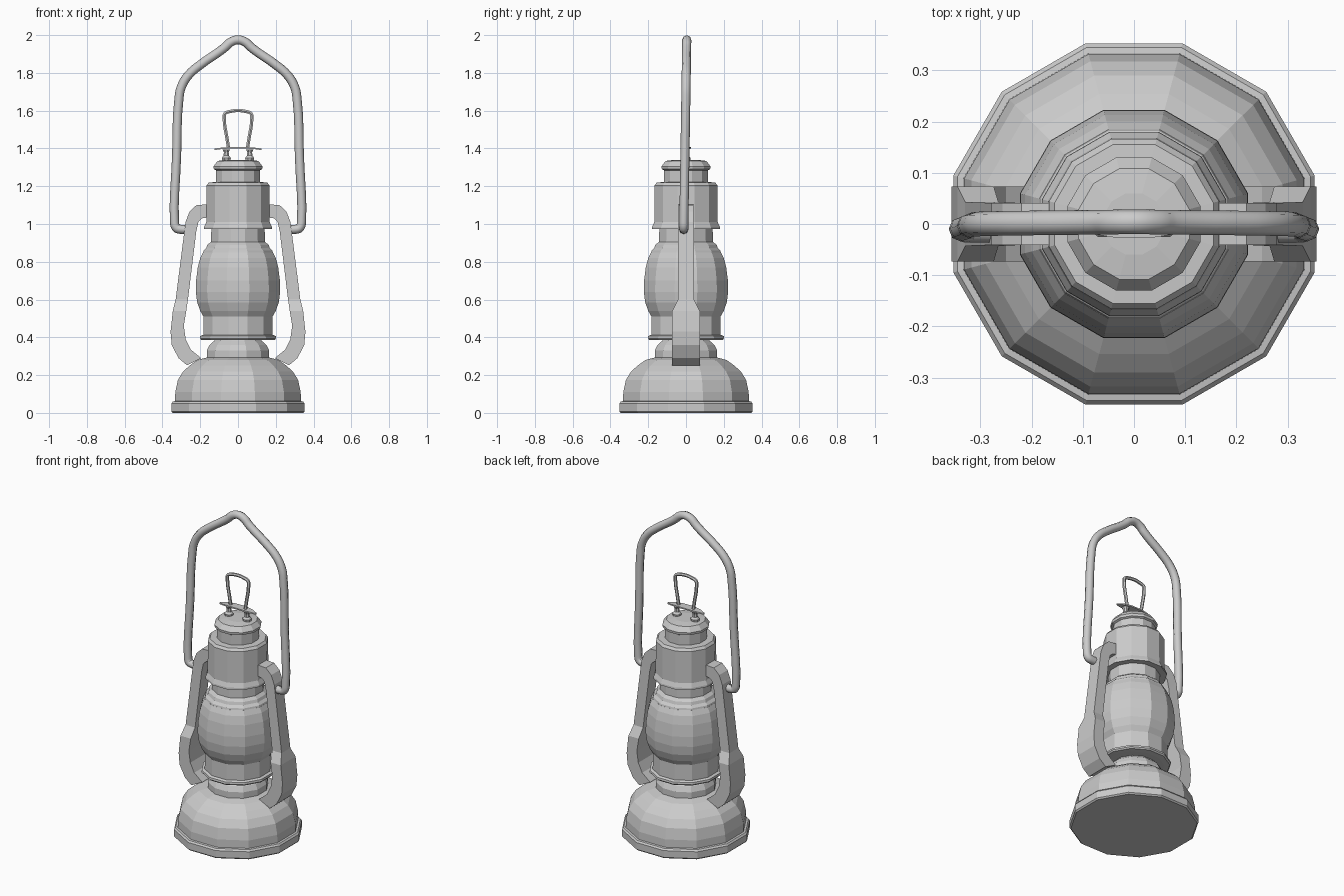
import bpy, bmesh, math

if "Cube" in bpy.data.objects:
    bpy.data.objects.remove(bpy.data.objects["Cube"])

SIDES = 12


def finish(name, bm, smooth=False):
    bmesh.ops.recalc_face_normals(bm, faces=bm.faces[:])
    me = bpy.data.meshes.new(name)
    bm.to_mesh(me)
    bm.free()
    for p in me.polygons:
        p.use_smooth = smooth
    ob = bpy.data.objects.new(name, me)
    bpy.context.collection.objects.link(ob)
    return ob


def skin(bm, rings):
    """Join successive vertex rings and cap both ends."""
    rings = [[bm.verts.new(c) for c in r] for r in rings]
    n = len(rings[0])
    for a, b in zip(rings, rings[1:]):
        for i in range(n):
            j = (i + 1) % n
            bm.faces.new((a[i], a[j], b[j], b[i]))
    bm.faces.new(rings[0])
    bm.faces.new(rings[-1])


def lathe(name, profile, sides=SIDES, cx=0, sy=1):
    """Faceted turned part; profile is (half width across flats, z)."""
    k = 1 / math.cos(math.pi / sides)
    ang = [math.tau * (i + 0.5) / sides for i in range(sides)]
    bm = bmesh.new()
    skin(bm, [[(cx + r * k * math.cos(a), sy * r * k * math.sin(a), z) for a in ang]
              for r, z in profile])
    return finish(name, bm)


def wire(name, pts, radius, res=2):
    """Round wire through the points."""
    cu = bpy.data.curves.new(name, 'CURVE')
    cu.dimensions = '3D'
    cu.bevel_depth, cu.bevel_resolution = radius, res
    cu.use_fill_caps = True
    cu.resolution_u = 4
    sp = cu.splines.new('BEZIER')
    sp.bezier_points.add(len(pts) - 1)
    for bp, p in zip(sp.bezier_points, pts):
        bp.co = p
        bp.handle_left_type = bp.handle_right_type = 'AUTO'
    ob = bpy.data.objects.new(name, cu)
    bpy.context.collection.objects.link(ob)
    bpy.ops.object.select_all(action='DESELECT')
    ob.select_set(True)
    bpy.context.view_layer.objects.active = ob
    bpy.ops.object.convert(target='MESH')
    bpy.ops.object.shade_smooth_by_angle(angle=math.radians(50))


# Fuel tank base with rolled foot
lathe("fuel_tank", [(.345, 0), (.353, .008), (.353, .05), (.345, .06), (.333, .062),
                    (.332, .11), (.318, .175), (.29, .22), (.254, .252), (.215, .28),
                    (.165, .293), (.10, .296)])
# Burner collar
lathe("burner_collar", [(.165, .28), (.165, .33), (.15, .36), (.125, .382), (.118, .40)])
# Plate under the globe
lathe("globe_plate", [(.165, .385), (.195, .387), (.202, .395), (.2, .407), (.187, .413)])
# Glass globe
lathe("globe", [(.184, .40), (.183, .51), (.2, .54), (.216, .585), (.223, .64),
                (.222, .70), (.213, .77), (.2, .82), (.185, .85)])
# Globe holder and neck
lathe("globe_holder", [(.175, .84), (.185, .848), (.182, .86), (.168, .873), (.162, .89),
                       (.143, .905), (.141, .98)])
# Chimney hood with flared skirt
lathe("chimney", [(.14, .976), (.18, .974), (.179, .985), (.168, 1.01), (.166, 1.205),
                  (.155, 1.22), (.117, 1.222), (.117, 1.29)])
# Chimney cap
lathe("chimney_cap", [(.112, 1.282), (.128, 1.29), (.13, 1.305), (.108, 1.334), (.06, 1.34)])

# Side frame tubes: outer x, z, inner x, z, half depth
FRAME = [(.14, 1.105, .14, 1.038, .041), (.22, 1.10, .19, 1.03, .041),
         (.257, 1.065, .21, 1.01, .041), (.278, 1.01, .221, .96, .041),
         (.33, .60, .265, .60, .043), (.345, .54, .274, .54, .073),
         (.357, .43, .287, .46, .073), (.351, .36, .277, .39, .073),
         (.315, .29, .25, .335, .073), (.27, .252, .195, .29, .073)]
for side, s in (("left", -1), ("right", 1)):
    bm = bmesh.new()
    skin(bm, [[(s * ox, -d, oz), (s * ox, d, oz), (s * ix, d, iz), (s * ix, -d, iz)]
              for ox, oz, ix, iz, d in FRAME])
    finish(side + "_frame_tube", bm)

# Carrying bail, leaning very slightly back
half = [(.265, .972), (.305, .972), (.327, .98), (.336, 1.02), (.325, 1.36), (.313, 1.66),
        (.302, 1.72), (.265, 1.785), (.19, 1.85), (.11, 1.905), (.07, 1.935), (.04, 1.962)]
path = [(-x, z) for x, z in half] + [(0, 1.975)] + [(x, z) for x, z in half[::-1]]
wire("bail_handle", [(x, -.012 + .016 * (z - .97), z) for x, z in path], .024)

# Lifter posts
for side, s in (("left", -1), ("right", 1)):
    lathe(side + "_lifter_post", [(.022, 1.33), (.024, 1.35), (.014, 1.362), (.013, 1.38),
                                  (.02, 1.395)], 8, s * .062)
# Lifter plate: thin pointed strip, arched along its length
bm = bmesh.new()
skin(bm, [[(x, -w, z), (x, w, z), (x, w, z + .008), (x, -w, z + .008)]
          for x, w, z in ((-.125, .004, 1.391), (-.09, .018, 1.396), (-.04, .026, 1.4),
                          (.04, .026, 1.4), (.09, .018, 1.396), (.125, .004, 1.391))])
finish("lifter_plate", bm)
# Lifter ring
lh = [(.05, 1.40), (.056, 1.44), (.073, 1.56), (.07, 1.583), (.05, 1.594)]
wire("lifter_ring", [(-x, 0, z) for x, z in lh] + [(x, 0, z) for x, z in lh[::-1]], .01, 1)
